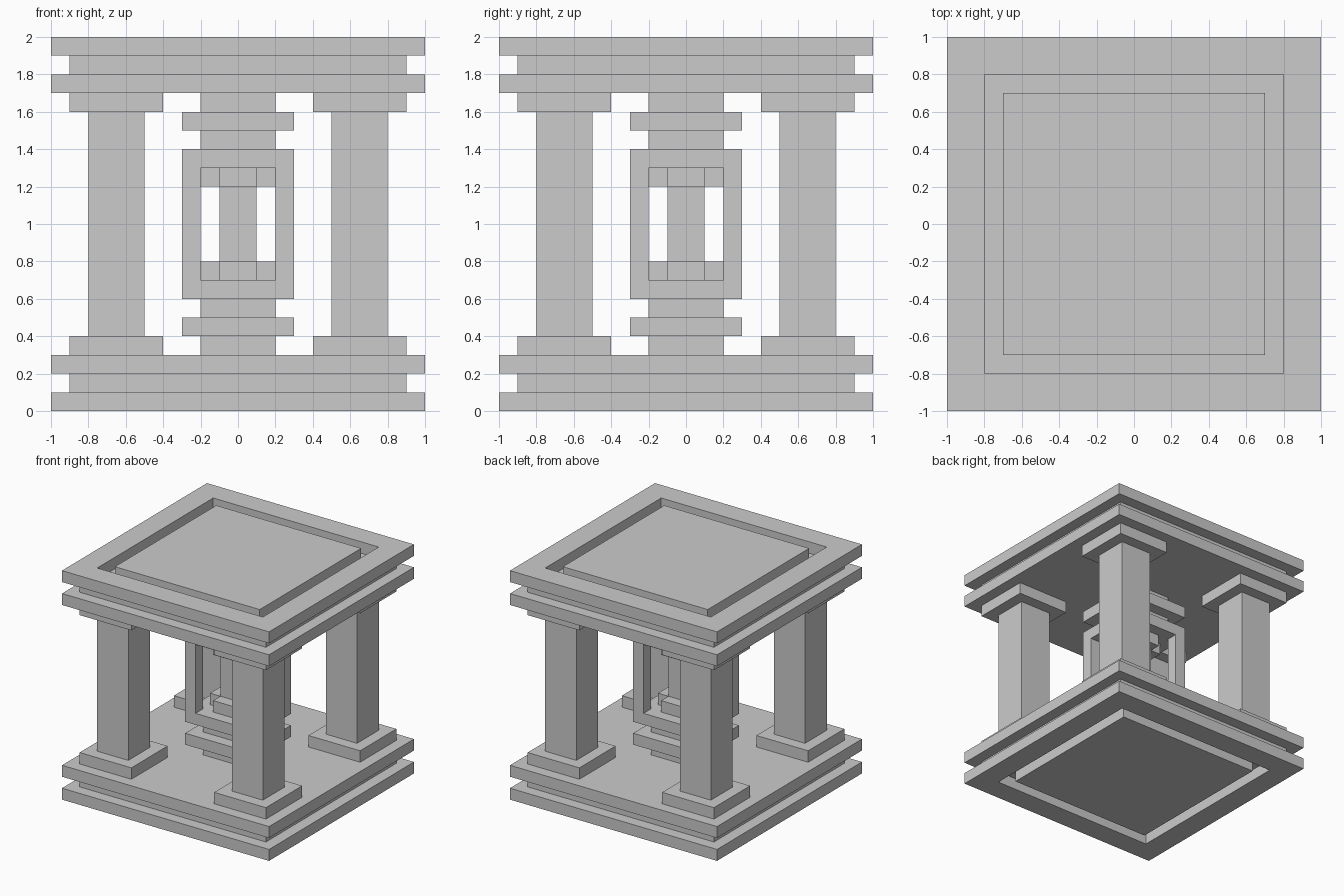
import bpy

if "Cube" in bpy.data.objects:
    bpy.data.objects.remove(bpy.data.objects["Cube"])


def box(name, x, y, z):
    """Axis-aligned box from (min, max) ranges."""
    bpy.ops.mesh.primitive_cube_add(size=1, location=[sum(r) / 2 for r in (x, y, z)])
    ob = bpy.context.object
    ob.name = name
    ob.scale = [r[1] - r[0] for r in (x, y, z)]
    bpy.ops.object.transform_apply(location=True, rotation=False, scale=True)
    return ob


def block(name, half, z):
    """Square block centred on the z axis."""
    return box(name, (-half, half), (-half, half), z)


def combine(target, tool, operation):
    """Apply a boolean and discard the helper."""
    mod = target.modifiers.new("bool", 'BOOLEAN')
    mod.operation, mod.solver, mod.object = operation, 'EXACT', tool
    bpy.context.view_layer.objects.active = target
    bpy.ops.object.modifier_apply(modifier=mod.name)
    bpy.data.objects.remove(tool, do_unlink=True)


def flip(a, b):
    """Mirror a height range about mid-height z = 1."""
    return (2 - b, 2 - a)


# Lower and upper halves are mirror images
for level, zr in (("lower", lambda a, b: (a, b)), ("upper", flip)):
    # Outer slab: square frame around a separate panel, leaving a groove
    a, b = zr(0, 0.1)
    frame = block(level + "_outer_frame", 1.0, (a, b))
    combine(frame, block("cutter", 0.8, (a - 0.1, b + 0.1)), 'DIFFERENCE')
    block(level + "_inset_panel", 0.7, (a, b))

    # Recessed layer and inner slab
    block(level + "_recessed_layer", 0.9, zr(0.1, 0.2))
    block(level + "_inner_slab", 1.0, zr(0.2, 0.3))

    # Stepped central pedestal
    for i, half in enumerate((0.2, 0.3, 0.2)):
        block(f"{level}_pedestal_step_{i + 1}", half, zr(0.3 + 0.1 * i, 0.4 + 0.1 * i))

    # Cross-shaped socket holding the core
    z = zr(0.7, 0.8)
    socket = box(level + "_core_socket", (-0.2, 0.2), (-0.1, 0.1), z)
    combine(socket, box("arm", (-0.1, 0.1), (-0.2, 0.2), z), 'UNION')

    # Square plinth or capital at each corner column
    for sx in (-1, 1):
        for sy in (-1, 1):
            box(level + "_column_pad", sorted((0.4 * sx, 0.9 * sx)),
                sorted((0.4 * sy, 0.9 * sy)), zr(0.3, 0.4))

# Corner columns
for sx in (-1, 1):
    for sy in (-1, 1):
        box("column_shaft", sorted((0.5 * sx, 0.8 * sx)),
            sorted((0.5 * sy, 0.8 * sy)), (0.4, 1.6))

# Central cage, open on all four sides
cage = block("central_cage", 0.3, (0.6, 1.4))
combine(cage, box("cutter", (-0.5, 0.5), (-0.2, 0.2), (0.7, 1.3)), 'DIFFERENCE')
combine(cage, box("cutter", (-0.2, 0.2), (-0.5, 0.5), (0.7, 1.3)), 'DIFFERENCE')

# Core rod inside the cage
block("core_rod", 0.1, (0.8, 1.2))
